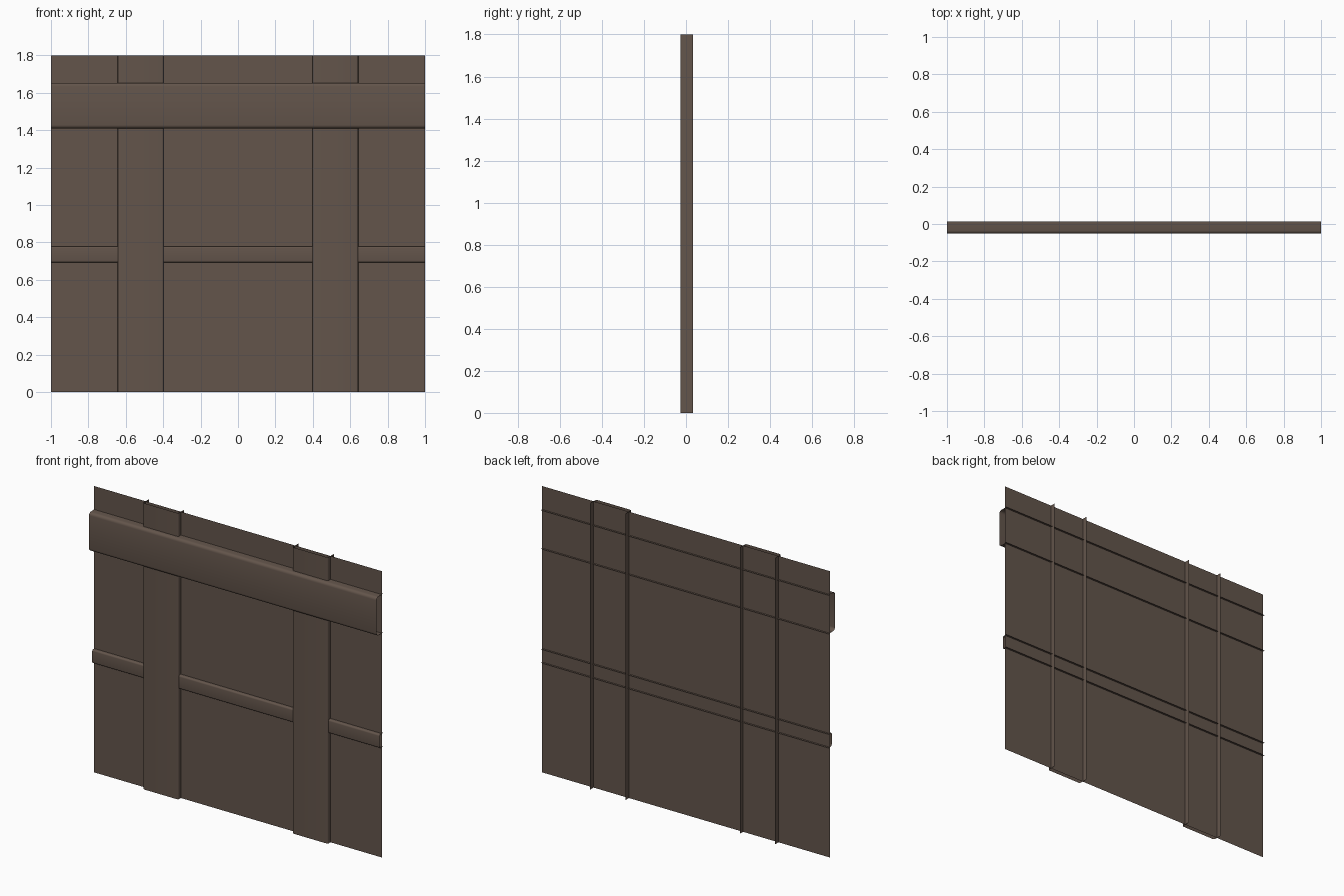
import bpy, bmesh, math

cube = bpy.data.objects.get("Cube")
if cube:
    bpy.data.objects.remove(cube, do_unlink=True)

brown = bpy.data.materials.new("dark brown timber")
brown.use_nodes = True
colour = (0.125, 0.09, 0.07, 1)
brown.diffuse_color = colour
brown.node_tree.nodes["Principled BSDF"].inputs["Base Color"].default_value = colour


def sweep(name, profile, start, end, place):
    """Extrude an open (across, y) profile between start and end."""
    bm = bmesh.new()
    rows = [[bm.verts.new(place(a, y, t)) for a, y in profile] for t in (start, end)]
    for i in range(len(profile) - 1):
        bm.faces.new((rows[0][i], rows[0][i + 1], rows[1][i + 1], rows[1][i]))
    mesh = bpy.data.meshes.new(name)
    bm.to_mesh(mesh)
    bm.free()
    mesh.materials.append(brown)
    obj = bpy.data.objects.new(name, mesh)
    bpy.context.collection.objects.link(obj)
    bpy.ops.object.select_all(action="DESELECT")
    obj.select_set(True)
    bpy.context.view_layer.objects.active = obj
    bpy.ops.object.shade_smooth_by_angle(angle=math.radians(35))
    return obj


def channel(low, high, front, back, radius, steps=4):
    """U-shaped section, open at the back, with rounded front corners."""
    points = [(low, back)]
    for centre, first in ((low + radius, math.pi), (high - radius, 1.5 * math.pi)):
        for i in range(steps + 1):
            angle = first + i / steps * math.pi / 2
            points.append((centre + radius * math.cos(angle),
                           front + radius + radius * math.sin(angle)))
    return points + [(high, back)]


def upright(a, y, t):
    return (a, y, t)


def level(a, y, t):
    return (-t, y, a)


# Thin wall sheet
sweep("wall_panel", [(-1, 0), (1, 0)], 0, 1.8, upright)

# Two upright posts passing through the wall
for side, low, high in (("right", -0.643, -0.397), ("left", 0.397, 0.643)):
    sweep(side + "_post", channel(low, high, -0.026, 0.033, 0.01), 0, 1.8, upright)

# Deep top beam and slim middle rail
sweep("top_beam", channel(1.41, 1.653, -0.052, 0.013, 0.018), -1, 1, level)
sweep("middle_rail", channel(0.693, 0.779, -0.02, 0.013, 0.01), -1, 1, level)
